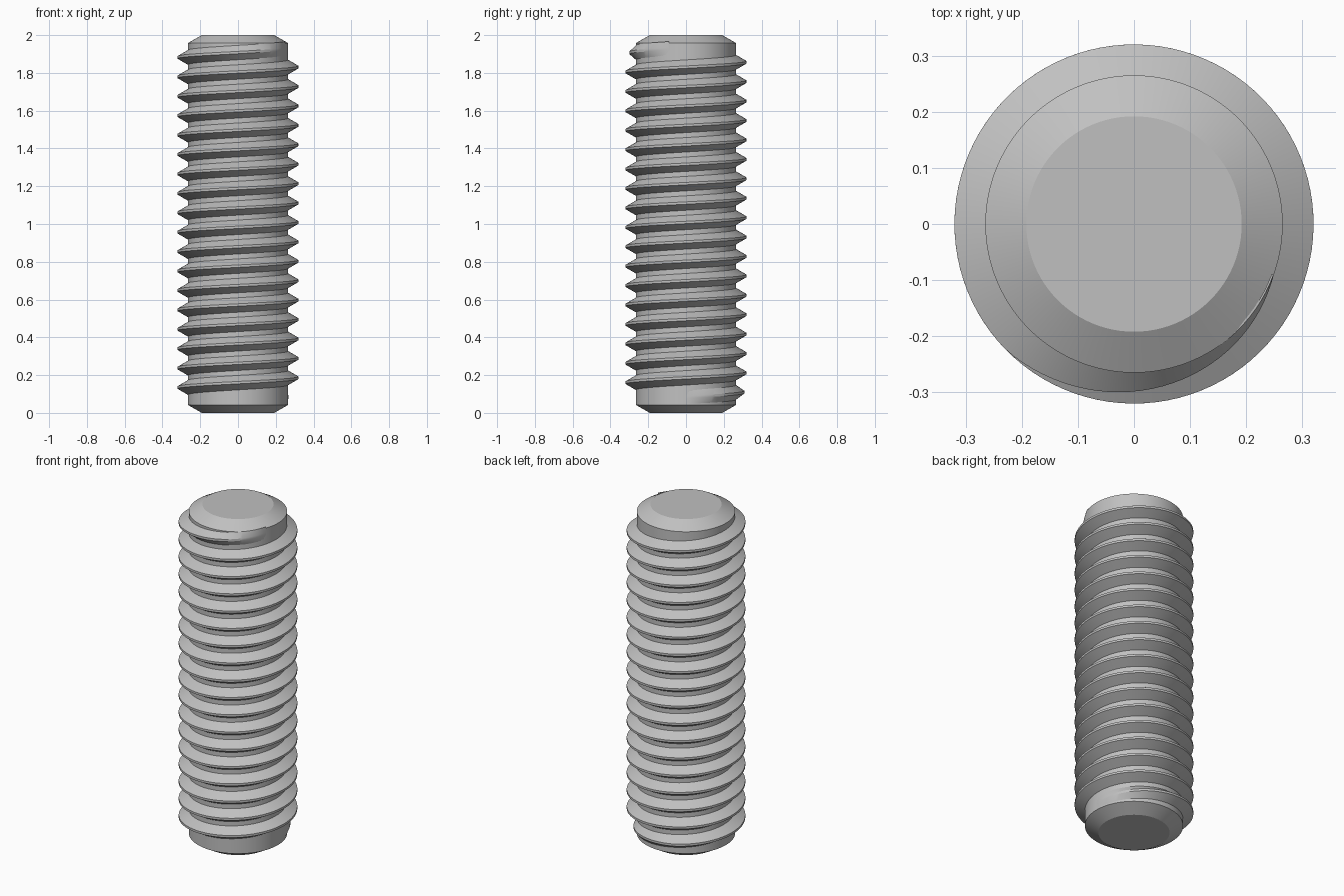
import bpy, bmesh, math

if "Cube" in bpy.data.objects:
    bpy.data.objects.remove(bpy.data.objects["Cube"], do_unlink=True)

MAJOR, MINOR = 0.32, 0.265
PITCH, START_Z = 0.1028, 0.083
SEGMENTS = 96

steel = bpy.data.materials.new("grey steel")
steel.use_nodes = True
colour = (0.53, 0.53, 0.53, 1)
steel.diffuse_color = colour
steel.node_tree.nodes["Principled BSDF"].inputs["Base Color"].default_value = colour


def finish(name, bm):
    """Turn a bmesh into a smooth-shaded steel object with sharp edges kept."""
    bmesh.ops.recalc_face_normals(bm, faces=bm.faces)
    mesh = bpy.data.meshes.new(name)
    bm.to_mesh(mesh)
    bm.free()
    mesh.materials.append(steel)
    obj = bpy.data.objects.new(name, mesh)
    bpy.context.collection.objects.link(obj)
    bpy.ops.object.select_all(action="DESELECT")
    obj.select_set(True)
    bpy.context.view_layer.objects.active = obj
    bpy.ops.object.shade_smooth_by_angle(angle=math.radians(25))


def bridge(bm, a, b):
    """Join two closed loops of vertices with quads."""
    for i in range(len(a)):
        j = (i + 1) % len(a)
        bm.faces.new((a[i], a[j], b[j], b[i]))


# Core: a cylinder with a chamfer at each end
bm = bmesh.new()
rings = []
for r, z in ((0.192, 0), (MINOR, 0.042), (MINOR, 1.958), (0.192, 2)):
    angles = [math.tau * i / SEGMENTS for i in range(SEGMENTS)]
    rings.append([bm.verts.new((r * math.cos(a), r * math.sin(a), z)) for a in angles])
for low, high in zip(rings, rings[1:]):
    bridge(bm, low, high)
bm.faces.new(rings[0])
bm.faces.new(rings[-1])
finish("core", bm)

# Thread: a 60 degree ridge swept up a helix, fading into the core at both ends
bm = bmesh.new()
turns = 17 + 340 / 360
fade = 115 / 360
steps = round(turns * SEGMENTS)
root, crest = PITCH * 3 / 8, PITCH / 16
sunk = MINOR - 0.004
sections = []
for i in range(steps + 1):
    t = turns * i / steps
    height = min(1, t / fade, (turns - t) / fade)
    tip = MINOR + (MAJOR - MINOR) * height
    base = MINOR - 0.0005
    a, z = math.tau * t, START_Z + PITCH * t
    profile = ((sunk, -root), (base, -root), (tip, -crest),
               (tip, crest), (base, root), (sunk, root))
    sections.append([bm.verts.new((r * math.cos(a), r * math.sin(a), z + dz))
                     for r, dz in profile])
for a, b in zip(sections, sections[1:]):
    bridge(bm, a, b)
bm.faces.new(sections[0])
bm.faces.new(sections[-1])
finish("helical_thread", bm)
